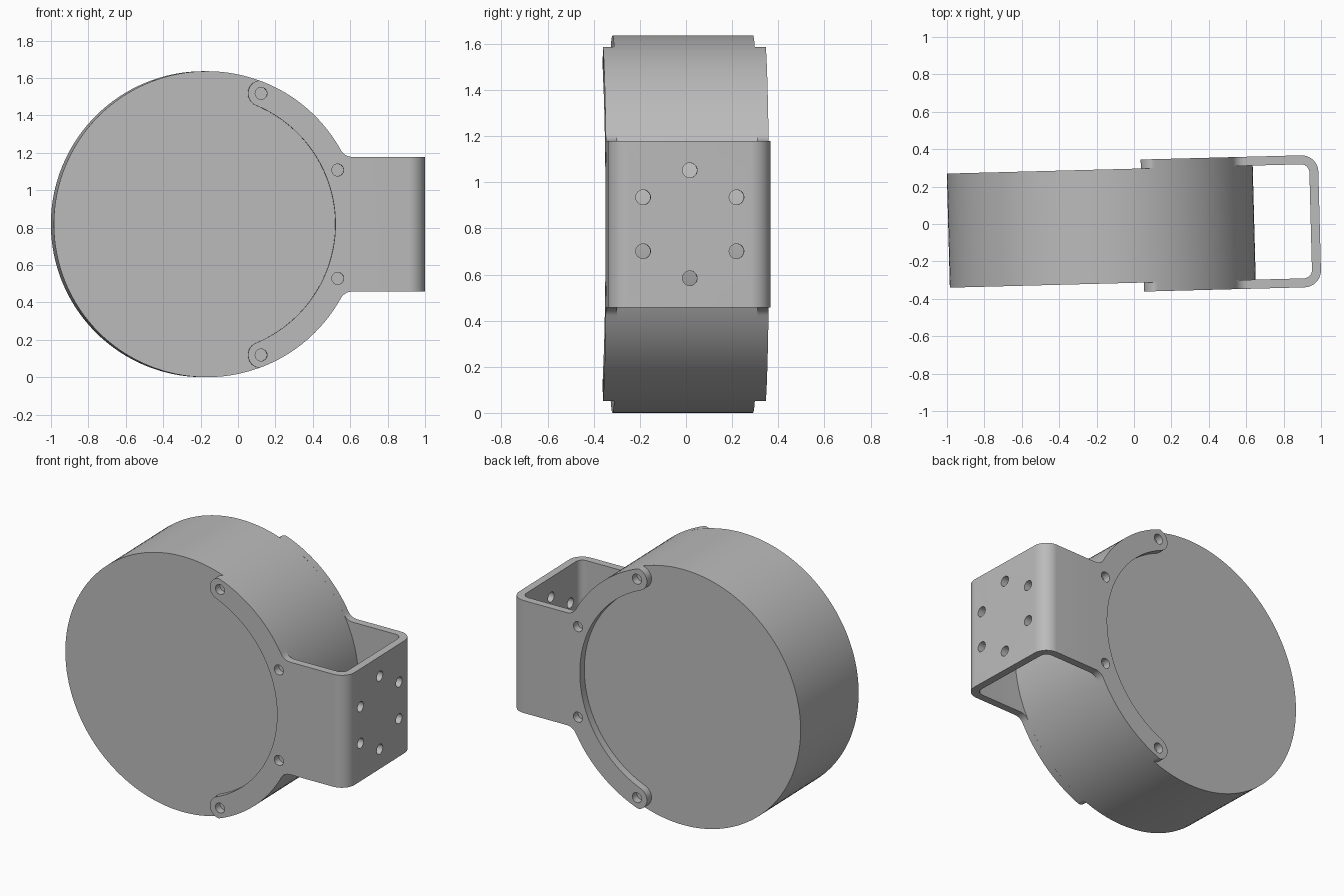
import bpy, bmesh
from math import sin, cos, pi, radians, atan2, sqrt, hypot
from mathutils import Matrix

if "Cube" in bpy.data.objects:
    bpy.data.objects.remove(bpy.data.objects["Cube"], do_unlink=True)

R = 0.818              # drum radius
HALF = 0.305           # half thickness of the drum
WALL = 0.048           # bracket sheet thickness
ARM = 0.36             # half height of the bracket arms
END = 1.168            # outer face of the bracket end wall
BOLT = 0.757           # bolt circle radius
CAP = 0.07             # rounded hook end radius
HOLE = 0.032
HOOK = radians(67.5)
ALONG_Y = Matrix.Rotation(pi / 2, 4, 'X')
ALONG_X = Matrix.Rotation(pi / 2, 4, 'Y')

grey = bpy.data.materials.new("plain grey")
grey.use_nodes = True
grey.diffuse_color = (0.5, 0.5, 0.5, 1)
grey.node_tree.nodes["Principled BSDF"].inputs["Base Color"].default_value = (0.5, 0.5, 0.5, 1)


def arc(cx, cy, r, a, b, n):
    return [(cx + r * cos(a + (b - a) * i / n), cy + r * sin(a + (b - a) * i / n))
            for i in range(n + 1)]


def prism(name, points, half, matrix=Matrix()):
    """Extrude a flat outline by half to each side, then place it."""
    bm = bmesh.new()
    face = bm.faces.new([bm.verts.new((x, y, -half)) for x, y in points])
    ext = bmesh.ops.extrude_face_region(bm, geom=[face])
    top = [g for g in ext["geom"] if isinstance(g, bmesh.types.BMVert)]
    bmesh.ops.translate(bm, verts=top, vec=(0, 0, 2 * half))
    bmesh.ops.recalc_face_normals(bm, faces=bm.faces)
    bm.transform(matrix)
    mesh = bpy.data.meshes.new(name)
    bm.to_mesh(mesh)
    bm.free()
    mesh.materials.append(grey)
    obj = bpy.data.objects.new(name, mesh)
    bpy.context.collection.objects.link(obj)
    return obj


def select(obj):
    bpy.ops.object.select_all(action='DESELECT')
    obj.select_set(True)
    bpy.context.view_layer.objects.active = obj


def boolean(obj, tool, operation):
    mod = obj.modifiers.new("cut", 'BOOLEAN')
    mod.operation, mod.object, mod.solver = operation, tool, 'EXACT'
    select(obj)
    bpy.ops.object.modifier_apply(modifier=mod.name)
    bpy.data.objects.remove(tool, do_unlink=True)


# Drum
drum = prism("drum", arc(0, 0, R, 0, 2 * pi, 128)[:-1], HALF, ALONG_Y)

# Bracket sheet: U profile seen from above, folded with rounded corners
wide, ro, ri = HALF + WALL, 0.09, 0.045
outer = arc(END - ro, wide - ro, ro, pi / 2, 0, 12)
inner = arc(END - WALL - ri, HALF - ri, ri, 0, pi / 2, 12)
flip = lambda pts: [(x, -y) for x, y in reversed(pts)]
profile = [(0, wide)] + outer + flip(outer) + [(0, -wide), (0, -HALF)] + flip(inner) + inner + [(0, HALF)]
bracket = prism("bracket", profile, 0.9)

# Side outline: arm, fillet, outer arc, rounded hook, inner arc
fil = 0.07
fz = ARM + fil
fx = sqrt((R + fil) ** 2 - fz ** 2)
fa = atan2(fz, fx)
cap = []
for x, y in arc(BOLT * cos(HOOK), BOLT * sin(HOOK), CAP, HOOK, HOOK + pi, 20):
    k = min(1, R / hypot(x, y))
    cap.append((x * k, y * k))
upper = ([(1.3, ARM)] + arc(fx, fz, fil, -pi / 2, fa - pi, 10)
         + arc(0, 0, R, fa, HOOK, 24)[1:-1] + cap
         + arc(0, 0, BOLT - CAP, HOOK, 0, 32)[1:])
boolean(bracket, prism("outline", upper + flip(upper)[1:], 0.6, ALONG_Y), 'INTERSECT')

# Bolt holes through both side plates
circle = arc(0, 0, HOLE, 0, 2 * pi, 24)[:-1]
for a in (-HOOK, -HOOK / 3, HOOK / 3, HOOK):
    place = Matrix.Translation((BOLT * cos(a), 0, BOLT * sin(a))) @ ALONG_Y
    boolean(bracket, prism("drill", circle, 0.6, place), 'DIFFERENCE')

# Ring of six mounting holes in the end wall
for i in range(6):
    a = pi / 2 + i * pi / 3
    place = Matrix.Translation((END, 0.234 * cos(a), 0.234 * sin(a))) @ ALONG_X
    boolean(bracket, prism("drill", circle, 0.1, place), 'DIFFERENCE')

# Slight turn of the whole assembly, standing on the floor
for obj in (drum, bracket):
    obj.location = (-0.175, -0.014, R)
    obj.rotation_euler.z = radians(1.5)
    select(obj)
    bpy.ops.object.shade_smooth_by_angle(angle=radians(30))
